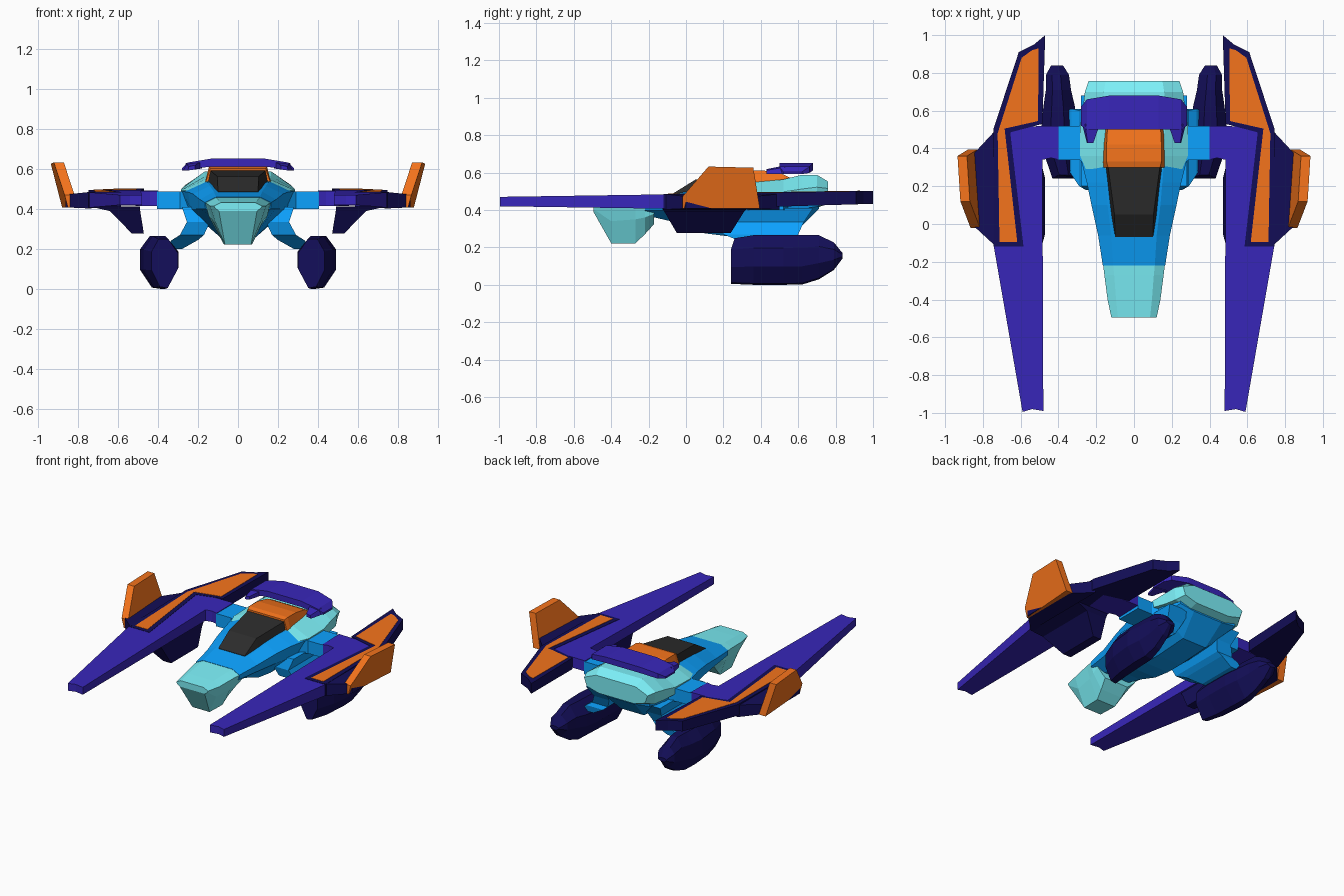
import bpy, bmesh


def material(name, hexcode):
    m = bpy.data.materials.new(name)
    rgb = [int(hexcode[i:i + 2], 16) / 255 for i in (0, 2, 4)]
    m.diffuse_color = [((c + 0.055) / 1.055) ** 2.4 for c in rgb] + [1]
    return m


BLUE = material("blue", "0CA2FF")
CYAN = material("pale_cyan", "7CF0F8")
PURPLE = material("purple", "3826BA")
NAVY = material("navy", "130E58")
ORANGE = material("orange", "F6741C")
GLASS = material("dark_glass", "2C2C2C")


def loft(name, rings, mat, mirror=False):
    """Skin matching rings of 3D points and cap both ends."""
    bm = bmesh.new()
    vs = [[bm.verts.new(p) for p in r] for r in rings]
    n = len(vs[0])
    for a, b in zip(vs, vs[1:]):
        for i in range(n):
            j = (i + 1) % n
            bm.faces.new((a[i], a[j], b[j], b[i]))
    bm.faces.new(vs[0])
    bm.faces.new(vs[-1])
    bmesh.ops.recalc_face_normals(bm, faces=bm.faces)
    me = bpy.data.meshes.new(name)
    bm.to_mesh(me)
    bm.free()
    me.materials.append(mat)
    ob = bpy.data.objects.new(name, me)
    bpy.context.collection.objects.link(ob)
    if mirror:
        mod = ob.modifiers.new("mirror", 'MIRROR')
        mod.use_mirror_merge = False
    return ob


def hull(name, stations, mat):
    """Symmetric loft along y; a station is y and half-profile (x, z) pairs."""
    rings = []
    for y, *half in stations:
        rings.append([(x, y, z) for x, z in half] +
                     [(-x, y, z) for x, z in reversed(half)])
    return loft(name, rings, mat)


def wing_top(y):
    return 0.485 + 0.015 * y


def wing_bottom(y):
    return 0.405 + (0.03 if y > 0 else 0.015) * abs(y)


def wing_plate(name, plan, mat, grow=0.0, thin=False):
    low = [(x, y, wing_top(y) - 0.01 if thin else wing_bottom(y) - grow) for x, y in plan]
    high = [(x, y, wing_top(y) + grow) for x, y in plan]
    return loft(name, [low, high], mat, True)


def rect(x0, x1, y0, y1, z):
    return [(x0, y0, z), (x1, y0, z), (x1, y1, z), (x0, y1, z)]


def side_rect(x, y0, y1, z0, z1):
    return [(x, y0, z0), (x, y1, z0), (x, y1, z1), (x, y0, z1)]


# Fuselage
hull("nose", [
    (-.495, (.085, .432), (.12, .415), (.115, .405), (.095, .39)),
    (-.40, (.095, .442), (.14, .415), (.115, .34), (.065, .222)),
    (-.27, (.105, .453), (.157, .428), (.13, .35), (.07, .222)),
    (-.22, (.11, .457), (.163, .43), (.145, .36), (.08, .27)),
    (-.17, (.10, .455), (.155, .425), (.15, .38), (.09, .325))], CYAN)
hull("fuselage", [
    (-.22, (.11, .459), (.165, .432), (.163, .40), (.10, .372)),
    (-.06, (.12, .487), (.19, .447), (.185, .40), (.10, .335)),
    (.10, (.14, .515), (.225, .475), (.21, .40), (.09, .275)),
    (.22, (.15, .53), (.25, .485), (.235, .40), (.09, .26)),
    (.34, (.16, .54), (.28, .487), (.25, .40), (.09, .26)),
    (.58, (.16, .54), (.27, .485), (.24, .40), (.09, .275)),
    (.71, (.14, .54), (.22, .485), (.22, .42), (.11, .405))], BLUE)
hull("rear_engine_cover", [
    (.29, (.15, .537), (.255, .492), (.25, .47), (.14, .46)),
    (.36, (.16, .548), (.285, .493), (.284, .47), (.15, .46)),
    (.52, (.165, .563), (.285, .497), (.284, .45), (.15, .44)),
    (.62, (.165, .588), (.27, .512), (.265, .44), (.15, .42)),
    (.70, (.16, .588), (.26, .522), (.25, .44), (.14, .41)),
    (.758, (.15, .553), (.24, .515), (.22, .46), (.13, .435))], CYAN)

# Canopy and roof
hull("windshield", [
    (-.07, (.10, .488), (.102, .475)),
    (.05, (.103, .562), (.125, .485)),
    (.31, (.138, .592), (.155, .51))], GLASS)
hull("cockpit_roof", [
    (.30, (.138, .603), (.166, .52)),
    (.33, (.145, .611), (.168, .52)),
    (.42, (.145, .610), (.168, .52)),
    (.52, (.14, .59), (.168, .52)),
    (.60, (.13, .55), (.155, .52))], ORANGE)

# Spoiler with two forward prongs
loft("spoiler", [
    side_rect(x, y0, y1, z0, z1) for x, y0, y1, z0, z1 in (
        (-.28, .52, .62, .592, .604), (-.25, .50, .66, .598, .632),
        (-.13, .50, .68, .612, .652), (.13, .50, .68, .612, .652),
        (.25, .50, .66, .598, .632), (.28, .52, .62, .592, .604))], PURPLE)
loft("spoiler_prong", [
    [(.18, .53, .602), (.275, .53, .592), (.26, .53, .628), (.18, .53, .638)],
    [(.215, .43, .597), (.25, .43, .592), (.245, .43, .612), (.215, .43, .618)]], PURPLE, True)

# Shoulders joining the wings to the body
loft("shoulder", [
    side_rect(.22, .28, .56, .40, .485), side_rect(.29, .34, .52, .40, .487),
    side_rect(.405, .34, .52, .40, .487)], BLUE, True)

# Wings: beam, navy rear plate, orange inlay
wing_plate("wing_beam", [
    (.48, -.99), (.54, -.98), (.59, -.995), (.742, -.12), (.74, .45), (.64, .515),
    (.40, .52), (.40, .34), (.44, .35), (.485, .34)], PURPLE)
wing_plate("wing_rear_plate", [
    (.47, 1.0), (.53, .95), (.61, .91), (.745, .50), (.745, -.12), (.585, -.12),
    (.655, .485), (.485, .53)], NAVY, 0.002)
wing_plate("wing_inlay", [
    (.505, .93), (.54, .92), (.595, .88), (.722, .48), (.712, -.095), (.618, -.095),
    (.685, .505), (.508, .545)], ORANGE, 0.004, True)
loft("wing_outer_fairing", [
    side_rect(.73, -.12, .50, .402, .486), side_rect(.86, .0, .36, .408, .472)], NAVY, True)

# Upright fins at the wing edges, leaning outward
fin_outline = [(-.02, .407), (-.02, .47), (.12, .632), (.36, .626), (.395, .407)]
loft("wing_fin", [
    [(x + (z - .407) * .27 + y * .07, y, z) for y, z in fin_outline]
    for x in (.80, .85)], ORANGE, True)

# Keel below each wing
loft("wing_keel", [
    rect(.49, .74, -.13, .33, .412), rect(.488, .64, -.115, .31, .39),
    rect(.47, .53, -.05, .24, .278)], NAVY, True)

# Struts and landing pods
loft("pod_strut", [
    rect(.12, .28, .20, .68, .41), rect(.14, .255, .18, .63, .335),
    rect(.17, .29, .20, .60, .27), rect(.20, .33, .26, .61, .245),
    rect(.28, .37, .32, .60, .20)], BLUE, True)
section = [(.095, .065), (.045, .1325), (-.025, .1325), (-.095, .055),
           (-.095, -.025), (-.02, -.1325), (.035, -.125), (.095, -.035)]
loft("landing_pod", [
    [(cx + sx * x, y + (.02 if i == 0 and z > .08 else 0), cz + sz * z) for x, z in section]
    for i, (y, sx, sz, cx, cz) in enumerate((
        (.24, .70, .92, .365, .127), (.36, .92, 1, .385, .1325), (.52, 1, 1, .395, .1325),
        (.62, .88, 1, .396, .1335), (.71, .70, .89, .40, .147),
        (.79, .64, .56, .405, .153), (.838, .34, .10, .407, .155)))], NAVY, True)
